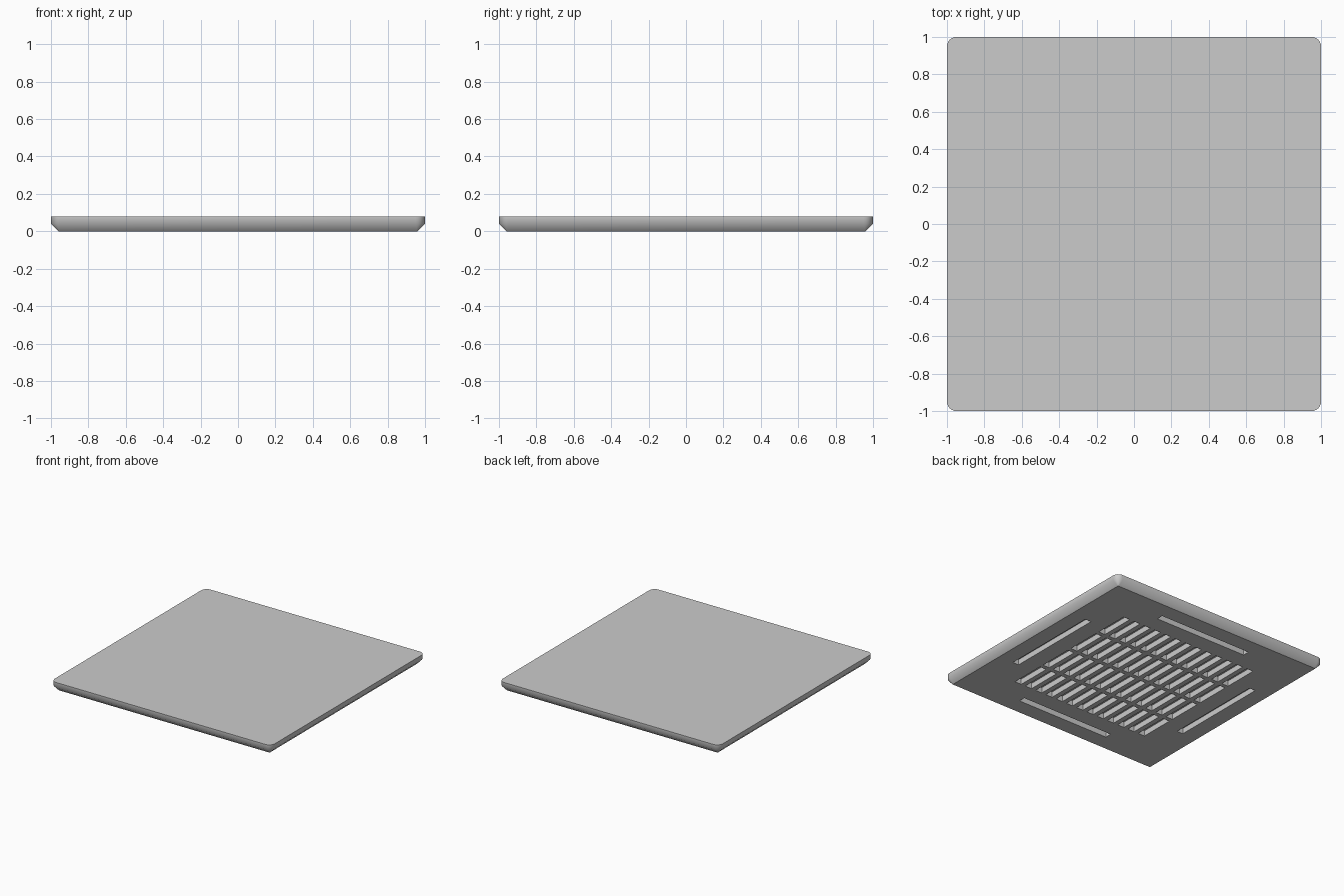
import bpy, bmesh, math
from mathutils import Matrix, Vector

cube = bpy.data.objects.get("Cube")
if cube:
    bpy.data.objects.remove(cube, do_unlink=True)

grey = bpy.data.materials.new("plain grey")
grey.use_nodes = True
colour = (0.6, 0.6, 0.6, 1)
grey.diffuse_color = colour
grey.node_tree.nodes["Principled BSDF"].inputs["Base Color"].default_value = colour


def rounded_loop(bm, half, radius, z, steps=6):
    """Ring of vertices around a square with rounded corners."""
    ring = []
    for corner in range(4):
        mid = math.radians(45 + 90 * corner)
        cx = math.copysign(half - radius, math.cos(mid))
        cy = math.copysign(half - radius, math.sin(mid))
        for i in range(steps + 1):
            a = math.radians(90 * corner + 90 * i / steps)
            ring.append(bm.verts.new((cx + radius * math.cos(a), cy + radius * math.sin(a), z)))
    return ring


def make_object(name, bm):
    bmesh.ops.recalc_face_normals(bm, faces=bm.faces)
    mesh = bpy.data.meshes.new(name)
    bm.to_mesh(mesh)
    bm.free()
    mesh.materials.append(grey)
    obj = bpy.data.objects.new(name, mesh)
    bpy.context.collection.objects.link(obj)
    return obj


def add_box(bm, x, y, size_x, size_y, depth):
    # Overshoots the underside so the cut is clean
    over = 0.02
    place = Matrix.Translation((x, y, (depth - over) / 2))
    scale = Matrix.Diagonal((size_x, size_y, depth + over, 1))
    bmesh.ops.create_cube(bm, size=1, matrix=place @ scale)


# Panel body: vertical rim above, sloped towards the underside
bm = bmesh.new()
rings = [rounded_loop(bm, *r) for r in ((0.96, 0.005, 0), (1, 0.05, 0.04), (1, 0.05, 0.08))]
for low, high in zip(rings, rings[1:]):
    for i in range(len(low)):
        j = (i + 1) % len(low)
        bm.faces.new((low[i], low[j], high[j], high[i]))
bm.faces.new(rings[0])
bm.faces.new(rings[-1])
panel = make_object("ceiling_panel", bm)

# Intake grille: four banks of narrow openings
bm = bmesh.new()
half, banks, rows, rib = 0.63, 4, 13, 0.035
bank = (2 * half + rib) / banks
pitch = 2 * half / (rows - 0.4)
for b in range(banks):
    for r in range(rows):
        add_box(bm, -half + pitch * (r + 0.3), -half - rib / 2 + bank * (b + 0.5),
                pitch * 0.6, bank - rib, 0.045)

# Air outlets: one long slot along each side
for side in (-1, 1):
    add_box(bm, 0, side * 0.8, 0.84, 0.055, 0.045)
    add_box(bm, side * 0.8, 0, 0.055, 0.84, 0.045)
cutter = make_object("opening_cutter", bm)
cutter.hide_render = True

# Cut the openings, then drop the cutter
cut = panel.modifiers.new("openings", "BOOLEAN")
cut.operation = "DIFFERENCE"
cut.solver = "EXACT"
cut.object = cutter
bpy.context.view_layer.objects.active = panel
panel.select_set(True)
bpy.ops.object.modifier_apply(modifier=cut.name)
bpy.data.objects.remove(cutter, do_unlink=True)

# Soft rim, crisp top, underside and openings
cutter_free = [o for o in bpy.context.selected_objects if o != panel]
for o in cutter_free:
    o.select_set(False)
panel.select_set(True)
bpy.ops.object.shade_smooth_by_angle(angle=math.radians(46))
# Keep the rim blended but the flat faces crisp
bm = bmesh.new()
bm.from_mesh(panel.data)
for e in bm.edges:
    flat = any(abs(f.normal.z) > 0.99 for f in e.link_faces)
    steep = any(abs(f.normal.z) < 0.99 for f in e.link_faces)
    if flat and steep:
        e.smooth = False
bm.to_mesh(panel.data)
bm.free()
